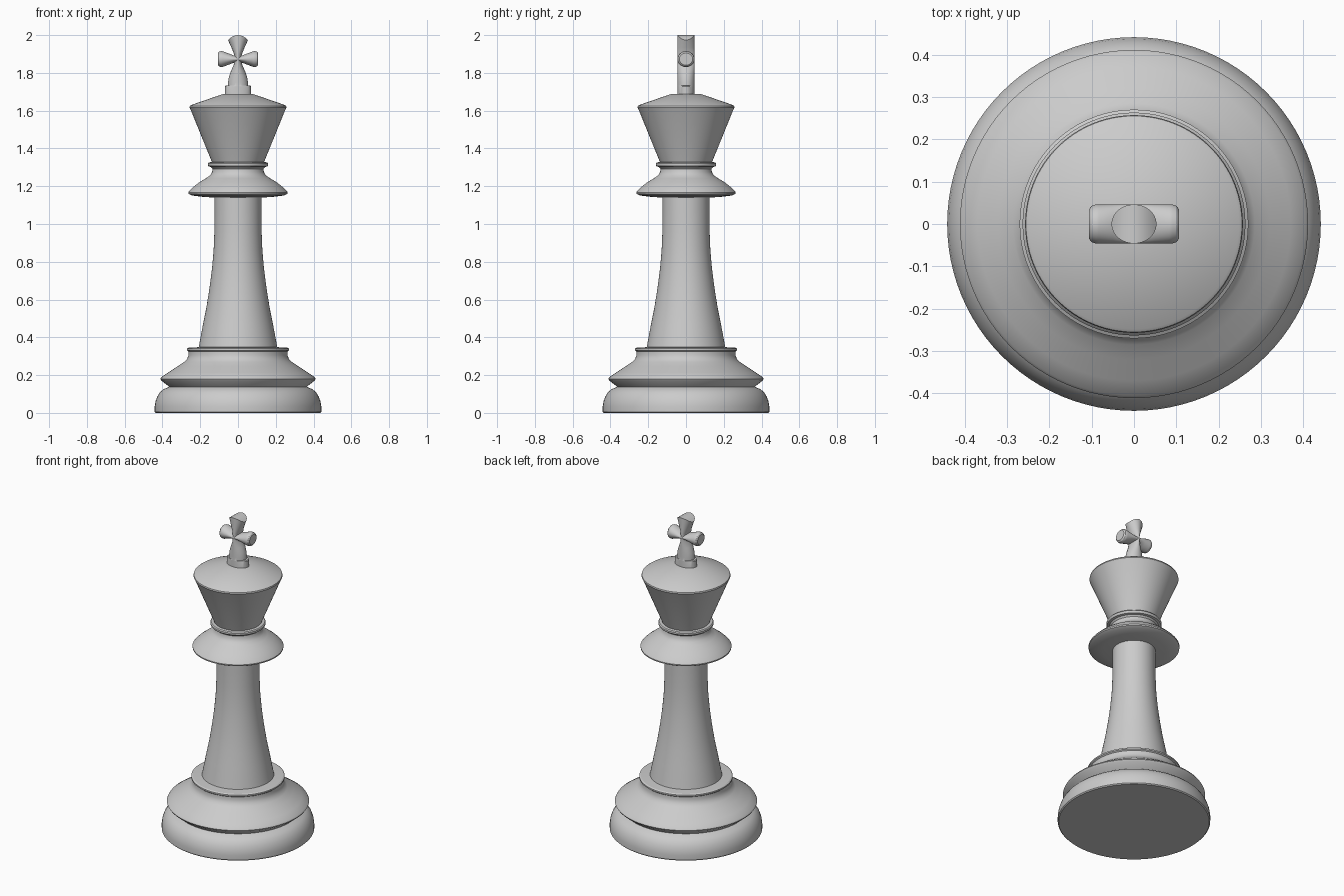
import bpy, bmesh, math
from mathutils import Vector

if "Cube" in bpy.data.objects:
    bpy.data.objects.remove(bpy.data.objects["Cube"])

mat = bpy.data.materials.new("plain grey")
mat.diffuse_color = (0.6, 0.6, 0.6, 1)
mat.use_nodes = True
mat.node_tree.nodes["Principled BSDF"].inputs["Base Color"].default_value = mat.diffuse_color


def loft(name, rings, place, sides=96, angle=28):
    """Skin capped rings; place(ring, cos, sin) gives each point."""
    bm = bmesh.new()
    loops = []
    for ring in rings:
        loops.append([bm.verts.new(place(ring, math.cos(2 * math.pi * i / sides),
                                         math.sin(2 * math.pi * i / sides)))
                      for i in range(sides)])
    for a, b in zip(loops, loops[1:]):
        for i in range(sides):
            j = (i + 1) % sides
            bm.faces.new((a[i], a[j], b[j], b[i]))
    bm.faces.new(loops[0])
    bm.faces.new(loops[-1])
    bmesh.ops.recalc_face_normals(bm, faces=bm.faces)
    me = bpy.data.meshes.new(name)
    bm.to_mesh(me)
    bm.free()
    ob = bpy.data.objects.new(name, me)
    bpy.context.collection.objects.link(ob)
    me.materials.append(mat)
    bpy.context.view_layer.objects.active = ob
    ob.select_set(True)
    bpy.ops.object.shade_smooth_by_angle(angle=math.radians(angle))
    ob.select_set(False)
    return ob


# Turned body: (radius, height) from foot to crown
profile = [
    (.435, 0), (.441, .006), (.441, .035), (.437, .06), (.428, .085), (.414, .108),
    (.395, .125), (.365, .138),                                  # rounded foot
    (.37, .143), (.405, .17), (.411, .18), (.405, .19),          # groove and disc edge
    (.37, .213), (.32, .247), (.285, .27), (.27, .285), (.262, .305),
    (.262, .325), (.27, .331), (.27, .34), (.262, .345), (.208, .348),  # foot ring
    (.2, .39), (.185, .47), (.167, .56), (.151, .66), (.138, .76), (.129, .86),
    (.125, .96), (.124, 1.06), (.124, 1.14),                     # stem
    (.18, 1.143), (.245, 1.151), (.262, 1.16), (.263, 1.168), (.255, 1.178),
    (.235, 1.197), (.205, 1.221), (.17, 1.242), (.148, 1.257), (.137, 1.275),
    (.135, 1.292), (.143, 1.302),                                # collar
    (.156, 1.305), (.16, 1.312), (.16, 1.32), (.155, 1.326), (.138, 1.328),  # thin ring
    (.252, 1.608), (.257, 1.617), (.255, 1.625), (.248, 1.63),
    (.08, 1.688),                                                # crown
]
loft("turned_body", profile, lambda r, c, s: Vector((r[0] * c, r[0] * s, r[1])))

# Cross upright: oval sections (half width, height, depth scale)
D = .046
upright = [
    (.07, 1.67, 1), (.07, 1.728, 1), (.066, 1.732, 1), (.054, 1.733, 1),
    (.053, 1.75, 1), (.048, 1.78, 1), (.037, 1.81, 1), (.022, 1.845, 1),
    (.016, 1.873, 1), (.021, 1.9, 1), (.035, 1.935, 1), (.053, 1.974, 1),
]


def upright_point(r, c, s):
    return Vector((r[0] * c, D * s, r[1]))


# The top is domed across its width and straight through its depth
def domed(r, c, s):
    p = upright_point(r, c, s)
    if r is upright[-1]:
        p.z += .026 * (1 - (c * c))
    return p


loft("cross_upright", upright, domed, 48)

# Top cap strip grid follows the same arch, so the end cap is simply split
ob = bpy.data.objects["cross_upright"]
bm = bmesh.new()
bm.from_mesh(ob.data)
cap = max(bm.faces, key=lambda f: f.calc_center_median().z if len(f.verts) > 4 else -1)
ring = list(cap.verts)
bm.faces.remove(cap)
n = len(ring)
for k in range(n // 2):
    quad = []
    for v in (ring[k], ring[k + 1], ring[(n - k - 1) % n], ring[(n - k) % n]):
        if v not in quad:
            quad.append(v)
    if len(quad) > 2:
        f = bm.faces.new(quad)
        f.smooth = True
bmesh.ops.recalc_face_normals(bm, faces=bm.faces)
bm.to_mesh(ob.data)
bm.free()

# Cross arms: oval sections (half height, x), mirrored left and right
half = [(.016, .004), (.02, .025), (.03, .05), (.042, .083), (.042, .09), (.039, .1), (.032, .106)]
arms = [(h, -x) for h, x in reversed(half)] + half
loft("cross_arms", arms,
     lambda r, c, s: Vector((r[1], (D if abs(r[1]) < .095 else D * r[0] / .042) * s,
                             1.873 + r[0] * c)), 48)
